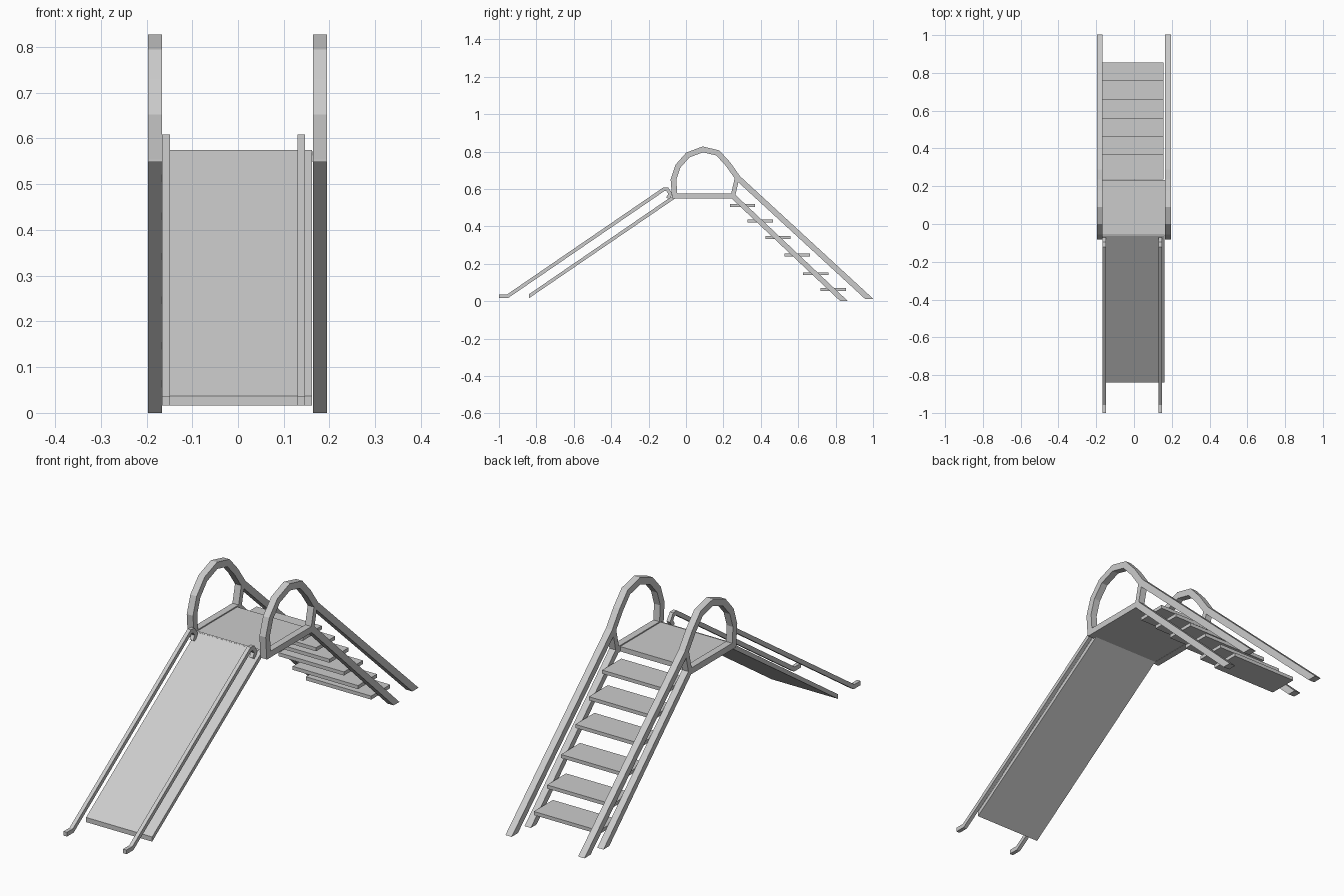
import bpy, bmesh
from mathutils import Vector

cube = bpy.data.objects.get("Cube")
if cube:
    bpy.data.objects.remove(cube)

# One painted metal colour
metal = bpy.data.materials.new("grey_metal")
metal.use_nodes = True
grey = (0.6, 0.6, 0.6, 1)
metal.diffuse_color = grey
metal.node_tree.nodes["Principled BSDF"].inputs["Base Color"].default_value = grey


def prism(name, profile, x0, x1):
    """Extrude a closed (y, z) profile from x0 to x1."""
    bm = bmesh.new()
    base = bm.faces.new([bm.verts.new((x0, p[0], p[1])) for p in profile])
    ext = bmesh.ops.extrude_face_region(bm, geom=[base])
    new = [v for v in ext["geom"] if isinstance(v, bmesh.types.BMVert)]
    bmesh.ops.translate(bm, verts=new, vec=(x1 - x0, 0, 0))
    bmesh.ops.recalc_face_normals(bm, faces=bm.faces)
    mesh = bpy.data.meshes.new(name)
    bm.to_mesh(mesh)
    bm.free()
    mesh.materials.append(metal)
    obj = bpy.data.objects.new(name, mesh)
    bpy.context.collection.objects.link(obj)
    return obj


def band(name, path, width, x0, x1, flat_foot=False):
    """Bar of constant width with mitred corners along a (y, z) path."""
    pts = [Vector(p) for p in path]
    dirs = [(b - a).normalized() for a, b in zip(pts, pts[1:])]
    upper, lower = [], []
    for i, p in enumerate(pts):
        a, b = dirs[max(i - 1, 0)], dirs[min(i, len(dirs) - 1)]
        na, nb = Vector((-a.y, a.x)), Vector((-b.y, b.x))
        off = (na + nb).normalized()
        if flat_foot and i == len(pts) - 1:
            off = Vector((1, 0))
        off = off * (width / 2 / off.dot(nb))
        upper.append(p + off)
        lower.append(p - off)
    return prism(name, upper + lower[::-1], x0, x1)


def box(name, x0, x1, y0, y1, z0, z1):
    return prism(name, [(y0, z0), (y1, z0), (y1, z1), (y0, z1)], x0, x1)


# Side frames: arch running into the handrail, post, and beam running into the stringer
arch = [(-.06, .555), (-.067, .65), (-.043, .722), (.01, .782), (.09, .812),
        (.17, .793), (.225, .733), (.278, .658), (.98, .012)]
for side, x0, x1 in (("right", -.197, -.166), ("left", .164, .195)):
    band(side + "_arch_handrail", arch, .03, x0, x1, True)
    band(side + "_arch_post", [(.272, .655), (.25, .56)], .024, x0, x1)
    band(side + "_beam_stringer", [(-.073, .563), (.25, .563), (.846, 0)],
         .028, x0, x1, True)

# Platform between the frames
box("platform", -.167, .165, -.06, .232, .55, .572)

# Ladder steps
steps = [(.235, .513), (.33, .43), (.425, .342), (.527, .246), (.626, .147), (.72, .064)]
for i, (y, z) in enumerate(steps):
    box(f"step_{i + 1}", -.167, .157, y, y + .135, z - .008, z + .008)

# Slide chute
prism("slide", [(-.84, .037), (-.84, .016), (-.055, .552), (-.055, .575)], -.166, .162)

# Slide rails with a flat toe and a hook at the top
rail = [(-1, .026), (-.955, .026), (-.118, .599), (-.1, .598), (-.083, .574), (-.098, .55)]
for side, x0 in (("right", -.166), ("left", .13)):
    band(side + "_slide_rail", rail, .019, x0, x0 + .017)
